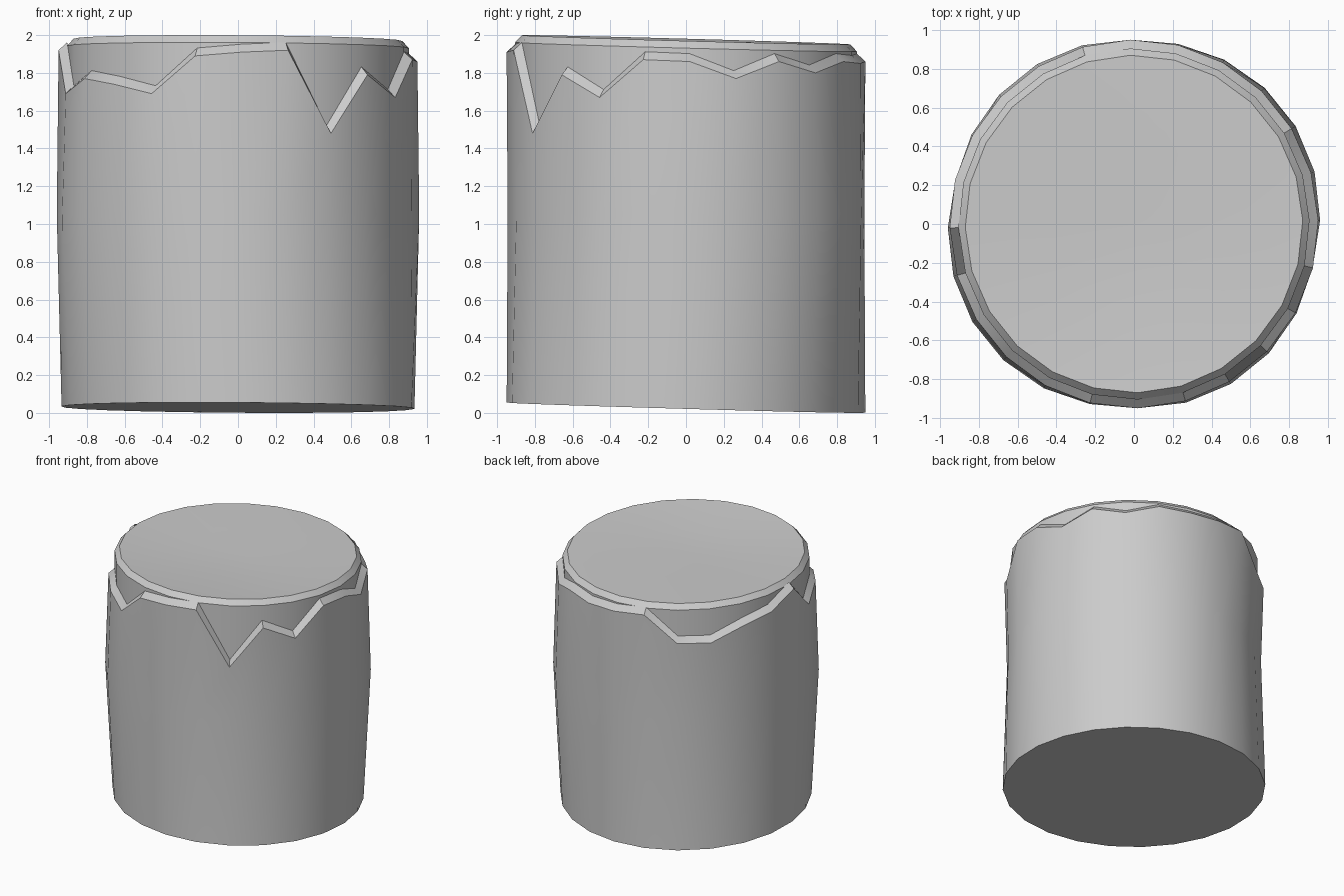
import bpy, bmesh
from math import cos, sin, radians

default_cube = bpy.data.objects.get("Cube")
if default_cube:
    bpy.data.objects.remove(default_cube, do_unlink=True)

SIDES = 24
ANGLES = [radians(1.2 + 360 / SIDES * i) for i in range(SIDES)]
LEAN = radians(76.2)      # direction in which both ends dip
WARP = radians(36)        # axis of the trunk's uneven bulge

grey = bpy.data.materials.new("plain_grey")
grey.use_nodes = True
GREY = (0.6, 0.6, 0.6, 1)
grey.diffuse_color = GREY
grey.node_tree.nodes["Principled BSDF"].inputs["Base Color"].default_value = GREY


def ring(bm, radius, height):
    """Ring of vertices; radius and height are functions of index and angle."""
    return [bm.verts.new((radius(i, a) * cos(a), radius(i, a) * sin(a), height(i, a)))
            for i, a in enumerate(ANGLES)]


def bridge(bm, low, high):
    for i in range(SIDES):
        j = (i + 1) % SIDES
        bm.faces.new((low[i], low[j], high[j], high[i]))


def finish(name, bm):
    bmesh.ops.recalc_face_normals(bm, faces=bm.faces)
    mesh = bpy.data.meshes.new(name)
    bm.to_mesh(mesh)
    bm.free()
    mesh.materials.append(grey)
    obj = bpy.data.objects.new(name, mesh)
    bpy.context.collection.objects.link(obj)
    bpy.ops.object.select_all(action='DESELECT')
    bpy.context.view_layer.objects.active = obj
    obj.select_set(True)
    bpy.ops.object.shade_smooth_by_angle(angle=radians(30))
    return obj


def warp(a):
    return 0.022 * cos(2 * (a - WARP))


# Bark: bulging shell with a jagged, bevelled upper rim
RIM = [1.86, 1.77, 1.86, 1.80, 1.86, 1.85, 1.86, 1.88, 1.67, 1.67, 1.77, 1.82,
       1.92, 1.69, 1.77, 1.74, 1.69, 1.89, 1.91, 1.92, 1.48, 1.79, 1.67, 1.87]
bm = bmesh.new()
base = ring(bm, lambda i, a: 0.942 - warp(a), lambda i, a: 0.028 * (1 - cos(a - LEAN)))
middle = ring(bm, lambda i, a: 0.952 + warp(a), lambda i, a: 1.05)
rim_outer = ring(bm, lambda i, a: 0.95, lambda i, a: RIM[i])
rim_inner = ring(bm, lambda i, a: 0.905, lambda i, a: RIM[i] + 0.042)
bm.faces.new(base[::-1])
for low, high in ((base, middle), (middle, rim_outer), (rim_outer, rim_inner)):
    bridge(bm, low, high)
finish("bark", bm)


# Core: inner wood with a bevelled edge and a shallow dished top
def top_edge(i, a):
    return 2 - 0.025 * (1 + cos(a - LEAN))


bm = bmesh.new()
foot = ring(bm, lambda i, a: 0.905, lambda i, a: 1.3)
shoulder = ring(bm, lambda i, a: 0.905, lambda i, a: top_edge(i, a) - 0.038)
lip = ring(bm, lambda i, a: 0.87, top_edge)
dish = ring(bm, lambda i, a: 0.42, lambda i, a: 1.955)
for low, high in ((foot, shoulder), (shoulder, lip), (lip, dish)):
    bridge(bm, low, high)
centre = bm.verts.new((0, 0.02, 1.95))
for i in range(SIDES):
    bm.faces.new((dish[i], dish[(i + 1) % SIDES], centre))
finish("core", bm)
